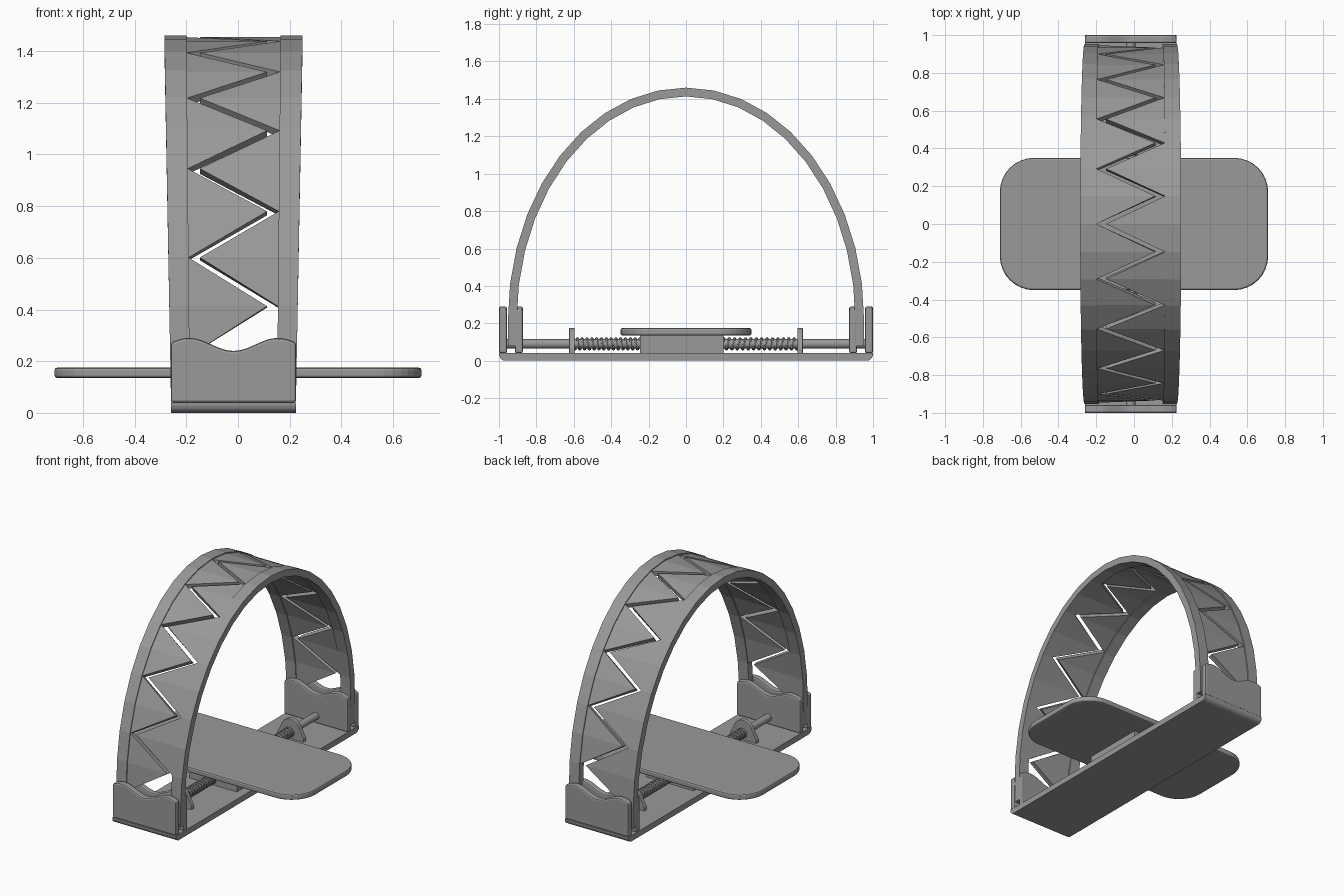
import bpy, bmesh, math
from mathutils import Vector

cube = bpy.data.objects.get("Cube")
if cube:
    bpy.data.objects.remove(cube, do_unlink=True)

grey = bpy.data.materials.new("plain grey")
grey.use_nodes = True
grey.diffuse_color = (0.32, 0.32, 0.32, 1)
grey.node_tree.nodes["Principled BSDF"].inputs["Base Color"].default_value = (0.32, 0.32, 0.32, 1)

CX = -0.0175          # centre line of base and arch
ROD_Z = 0.09
STEP = math.radians(9)


def finish(name, bm, bevel=0, segments=2, smooth=False):
    bmesh.ops.recalc_face_normals(bm, faces=bm.faces)
    mesh = bpy.data.meshes.new(name)
    bm.to_mesh(mesh)
    bm.free()
    mesh.materials.append(grey)
    ob = bpy.data.objects.new(name, mesh)
    bpy.context.collection.objects.link(ob)
    if bevel:
        mod = ob.modifiers.new("soft edges", 'BEVEL')
        mod.width, mod.segments = bevel, segments
        mod.limit_method, mod.angle_limit = 'ANGLE', math.radians(40)
    if smooth:
        bpy.ops.object.select_all(action='DESELECT')
        ob.select_set(True)
        bpy.context.view_layer.objects.active = ob
        bpy.ops.object.shade_smooth_by_angle(angle=math.radians(35))
    return ob


def extrude(name, points, direction, **kw):
    """Prism from a planar outline."""
    bm = bmesh.new()
    face = bm.faces.new([bm.verts.new(p) for p in points])
    new = bmesh.ops.extrude_face_region(bm, geom=[face])["geom"]
    bmesh.ops.translate(bm, vec=direction, verts=[v for v in new if isinstance(v, bmesh.types.BMVert)])
    return finish(name, bm, **kw)


def arc(cx, cy, r, start, end, n=8):
    return [(cx + r * math.cos(math.radians(start + (end - start) * i / n)),
             cy + r * math.sin(math.radians(start + (end - start) * i / n))) for i in range(n + 1)]


# Base strip with rounded lower ends
r = 0.035
outline = [(1, 0.04)] + arc(1 - r, r, r, 0, -90, 6) + arc(r - 1, r, r, -90, -180, 6) + [(-1, 0.04)]
extrude("base", [(CX - 0.2425, y, z) for y, z in outline], (0.485, 0, 0))


# End walls with a wavy top edge
def wave(u):
    return 0.265 + 0.025 * math.cos(2 * math.pi * (abs(u) - 0.172) / 0.344)


us = [-0.2425 + 0.485 * i / 32 for i in range(33)]
wall = [(CX + u, wave(u)) for u in us] + [(CX + 0.2425, 0.04), (CX - 0.2425, 0.04)]
for side, tag in ((-1, "front"), (1, "back")):
    for part, near, far in (("outer", 0.957, 1.0), ("inner", 0.872, 0.914)):
        extrude(f"{tag}_{part}_wall", [(x, side * near, z) for x, z in wall],
                (0, side * (far - near), 0), bevel=0.01)

# Pedal plate and its block
plate = (arc(0.53, 0.17, 0.18, 0, 90) + arc(-0.53, 0.17, 0.18, 90, 180)
         + arc(-0.53, -0.17, 0.18, 180, 270) + arc(0.53, -0.17, 0.18, 270, 360))
extrude("pedal_plate", [(x, y, 0.135) for x, y in plate], (0, 0, 0.04), bevel=0.01)
block = [(-0.18, -0.245), (0.18, -0.245), (0.18, 0.2), (-0.18, 0.2)]
extrude("pedal_block", [(CX + x, y, 0.035) for x, y in block], (0, 0, 0.105))


# Rods, brackets and springs
def spring(name, y0, y1, turns=14, ring=12, radius=0.028, wire=0.008, sides=6):
    bm = bmesh.new()
    loops = []
    total = turns * ring
    for i in range(total + 1):
        a = 2 * math.pi * i / ring
        out = Vector((math.cos(a), 0, math.sin(a)))
        mid = Vector((CX, y0 + (y1 - y0) * i / total, ROD_Z)) + out * radius
        loops.append([bm.verts.new(mid + wire * (out * math.cos(t) + Vector((0, math.sin(t), 0))))
                      for t in (2 * math.pi * j / sides for j in range(sides))])
    for p, q in zip(loops, loops[1:]):
        for j in range(sides):
            k = (j + 1) % sides
            bm.faces.new((p[j], p[k], q[k], q[j]))
    bm.faces.new(loops[0])
    bm.faces.new(loops[-1])
    finish(name, bm, smooth=True)


bracket = [(0.1, 0.035), (0.1, 0.065)] + arc(0, 0.105, 0.07, 25, 155, 12) + [(-0.1, 0.065), (-0.1, 0.035)]
for side, tag, start in ((-1, "front", -0.24), (1, "back", 0.195)):
    circle = arc(CX, ROD_Z, 0.025, 0, 360, 24)[:-1]
    extrude(f"{tag}_rod", [(x, start, z) for x, z in circle],
            (0, side * 0.957 - start, 0), smooth=True)
    extrude(f"{tag}_bracket", [(CX + x, side * 0.595, z) for x, z in bracket],
            (0, side * 0.03, 0), bevel=0.004)
    spring(f"{tag}_spring", start, side * 0.6)


# Arch: stations every nine degrees, station zero at the top
def arch_point(x, k, depth):
    if abs(k) > 10:   # straight foot below the spring line
        return Vector((CX + x, math.copysign(0.952 - depth, k), 0.08))
    a = k * STEP
    return Vector((CX + x, (0.952 - depth) * math.sin(a), 0.22 + (1.24 - depth) * math.cos(a)))


def taper(k, low, high):
    return low + (high - low) * arch_point(0, k, 0).z / 1.46


def rail_inner(k):
    return taper(k, 0.168, 0.182)


def rail_outer(k):
    return taper(k, 0.241, 0.2675)


for side, tag in ((-1, "right"), (1, "left")):
    bm = bmesh.new()
    rings = []
    for k in range(-11, 12):
        i, o = side * rail_inner(k), side * rail_outer(k)
        rings.append([bm.verts.new(arch_point(x, k, d)) for x, d in ((i, 0), (o, 0), (o, 0.047), (i, 0.047))])
    for p, q in zip(rings, rings[1:]):
        for j in range(4):
            bm.faces.new((p[j], p[j - 1], q[j - 1], q[j]))
    bm.faces.new(rings[0])
    bm.faces.new(rings[-1])
    finish(f"{tag}_arch_rail", bm)

    # Interlocking triangular teeth reaching from this rail
    bm = bmesh.new()
    for k in (range(-9, 10, 2) if side < 0 else range(-8, 9, 2)):
        skins = []
        for depth in (0.006, 0.041):
            spots = [(side * rail_inner(s), s) for s in (k - 1, k, k + 1)] + [(-side * 0.13, k)]
            v = [bm.verts.new(arch_point(x, s, depth)) for x, s in spots]
            bm.faces.new((v[0], v[1], v[3]))
            bm.faces.new((v[1], v[2], v[3]))
            skins.append(v)
        a, b = skins
        for i, j in ((0, 1), (1, 2), (2, 3), (3, 0)):
            bm.faces.new((a[i], a[j], b[j], b[i]))
    finish(f"{tag}_arch_teeth", bm)
